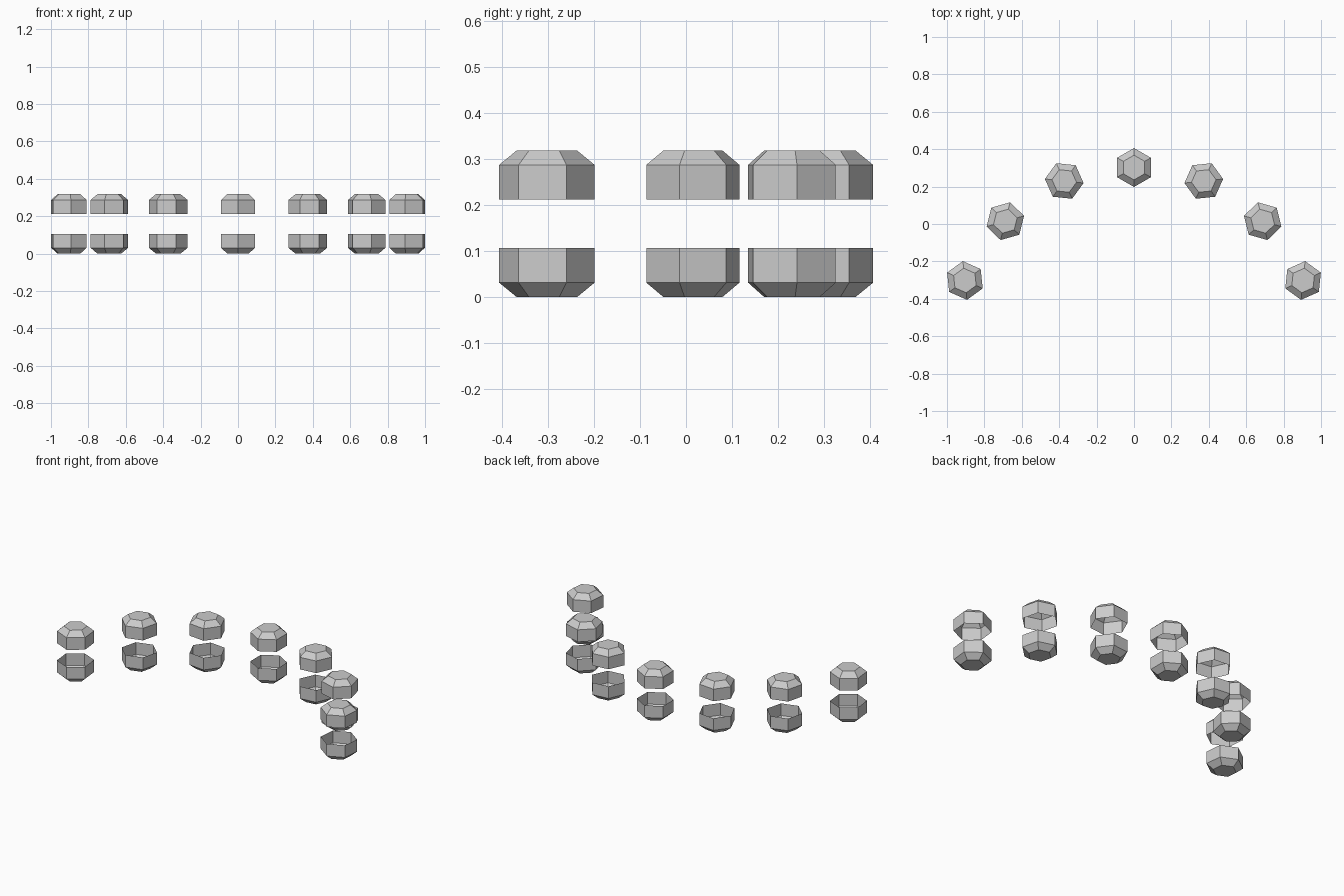
import bpy, bmesh, math

if "Cube" in bpy.data.objects:
    bpy.data.objects.remove(bpy.data.objects["Cube"])

R, R_CAP = 0.104, 0.066   # hexagon radius at the wall and at the flat cap
HEIGHT = 0.318


def hex_cup(name, x, y, turn, profile):
    """Open hexagonal shell from (radius, z) rings; the last ring is capped."""
    bm = bmesh.new()
    rings = []
    for r, z in profile:
        rings.append([bm.verts.new((r * math.cos(math.radians(90 + 60 * i)),
                                    r * math.sin(math.radians(90 + 60 * i)), z))
                      for i in range(6)])
    for a, b in zip(rings, rings[1:]):
        for i in range(6):
            j = (i + 1) % 6
            bm.faces.new((a[i], a[j], b[j], b[i]))
    bm.faces.new(rings[-1])
    # the lower cups are built downwards, so turn their faces outwards
    if profile[-1][1] < profile[0][1]:
        bmesh.ops.reverse_faces(bm, faces=bm.faces[:])
    mesh = bpy.data.meshes.new(name)
    bm.to_mesh(mesh)
    bm.free()
    obj = bpy.data.objects.new(name, mesh)
    obj.location = (x, y, 0)
    obj.rotation_euler.z = math.radians(turn)
    bpy.context.collection.objects.link(obj)
    return obj


lower = [(R, 0.106), (R, 0.031), (R_CAP, 0.0)]
upper = [(r, HEIGHT - z) for r, z in lower]

# stations along the arc: x, y, turn following the curve
stations = [(0, 0.302, 0), (0.373, 0.230, -24), (0.688, 0.015, -46), (0.904, -0.302, -66)]

for n, (x, y, turn) in enumerate(stations):
    for side in ((1, -1) if x else (1,)):
        tag = f"{n}_{'right' if side > 0 else 'left'}" if x else "middle"
        hex_cup(f"lower_cup_{tag}", side * x, y, side * turn, lower)
        hex_cup(f"upper_cup_{tag}", side * x, y, side * turn, upper)
